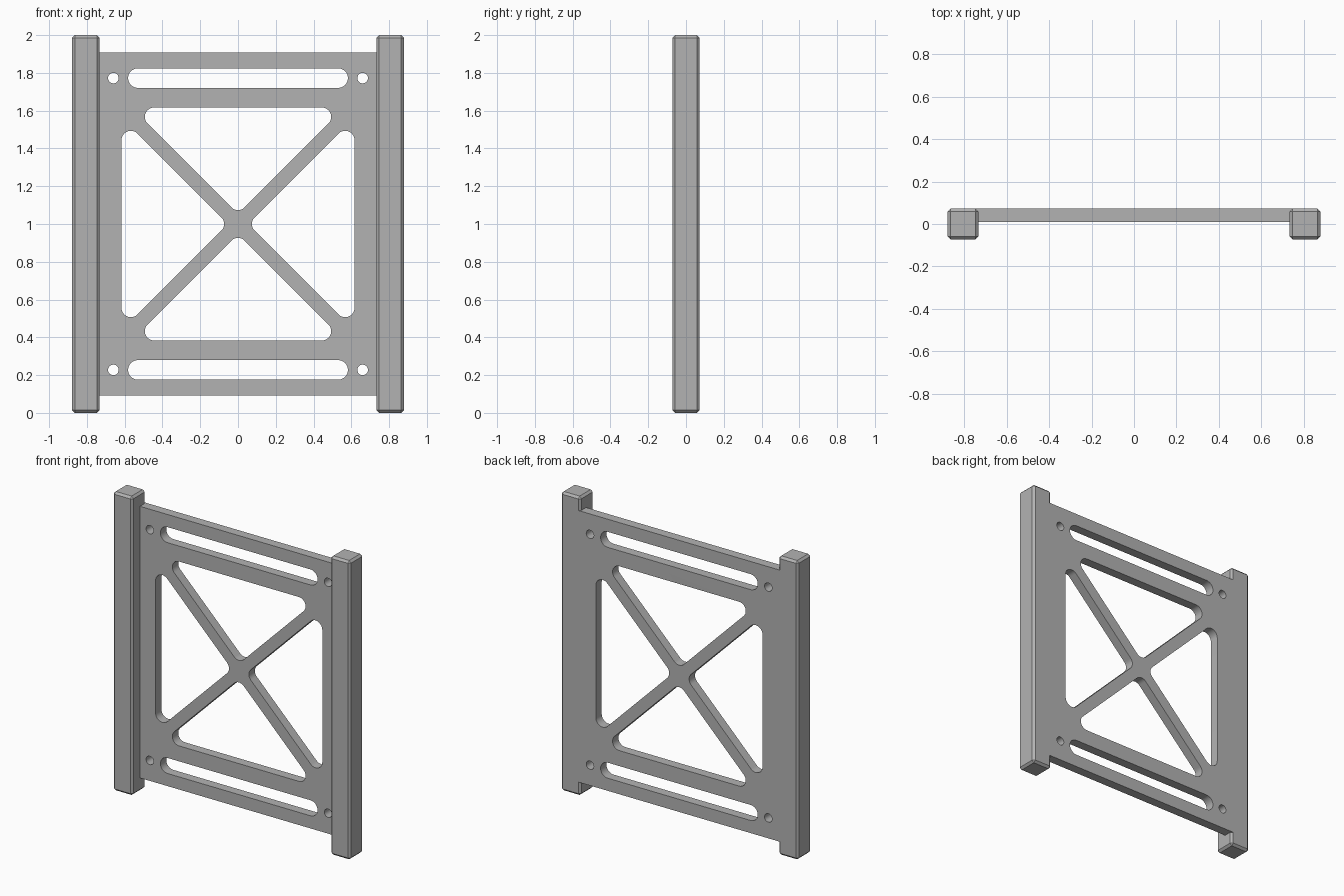
import bpy
import bmesh
from math import atan2, cos, sin, pi, sqrt
from mathutils import Matrix, Vector

cube = bpy.data.objects.get("Cube")
if cube:
    bpy.data.objects.remove(cube, do_unlink=True)

HALF_W, POST, BEVEL = 0.878, 0.145, 0.014   # overall half width, post side, chamfer
PANEL_HALF_H, PANEL_FRONT = 0.909, 0.01
SLOT_Z = 0.7725                             # slot and hole offset from the middle
OPENING, STRUT, CORNER = 0.617, 0.053, 0.05  # square opening, strut offset, fillet

grey = bpy.data.materials.new("grey")
grey.use_nodes = True
colour = (0.45, 0.45, 0.45, 1)
grey.diffuse_color = colour
grey.node_tree.nodes["Principled BSDF"].inputs["Base Color"].default_value = colour


def add_object(name, mesh):
    obj = bpy.data.objects.new(name, mesh)
    bpy.context.collection.objects.link(obj)
    mesh.materials.clear()
    mesh.materials.append(grey)
    return obj


def rounded(centres, r, steps=12):
    """Outline wrapped around equal circles at the given centres, anticlockwise."""
    c = [Vector(p) for p in centres]
    n = len(c)
    if n == 1:
        return [c[0] + r * Vector((cos(a), sin(a)))
                for a in (2 * pi * i / 24 for i in range(24))]
    normal = []
    for i in range(n):
        e = c[(i + 1) % n] - c[i]
        normal.append(atan2(e.y, e.x) - pi / 2)
    out = []
    for i in range(n):
        turn = (normal[i] - normal[i - 1]) % (2 * pi)
        for s in range(steps + 1):
            a = normal[i - 1] + turn * s / steps
            out.append(c[i] + r * Vector((cos(a), sin(a))))
    return out


# Panel outline, ending where the post's back chamfer starts
px, pz = HALF_W - POST + BEVEL, PANEL_HALF_H
loops = [[Vector(p) for p in ((-px, -pz), (px, -pz), (px, pz), (-px, pz))]]

# Long slots and bolt holes along the top and bottom
for z in (-SLOT_Z, SLOT_Z):
    loops.append(rounded([(-0.53, z), (0.53, z)], 0.052))
    for x in (-0.66, 0.66):
        loops.append(rounded([(x, z)], 0.028))

# Four triangular openings that leave the crossed struts
top = OPENING - CORNER
side = top - STRUT - CORNER * sqrt(2)
triangle = rounded([(0, STRUT + CORNER * sqrt(2)), (side, top), (-side, top)], CORNER)
for k in range(4):
    turn = Matrix.Rotation(k * pi / 2, 2)
    loops.append([turn @ p for p in triangle])

# Panel: filled outline with openings, given thickness and stood upright
curve = bpy.data.curves.new("panel_outline", "CURVE")
curve.dimensions = "2D"
curve.fill_mode = "BOTH"
curve.extrude = (POST / 2 - PANEL_FRONT) / 2
for loop in loops:
    spline = curve.splines.new("POLY")
    spline.points.add(len(loop) - 1)
    for point, p in zip(spline.points, loop):
        point.co = (p.x, p.y, 0, 1)
    spline.use_cyclic_u = True
helper = bpy.data.objects.new("panel_outline", curve)
bpy.context.collection.objects.link(helper)
mesh = bpy.data.meshes.new_from_object(
    helper.evaluated_get(bpy.context.evaluated_depsgraph_get()))
bpy.data.objects.remove(helper, do_unlink=True)
mesh.transform(Matrix.Translation((0, (POST / 2 + PANEL_FRONT) / 2, 1))
               @ Matrix.Rotation(pi / 2, 4, "X"))
bm = bmesh.new()
bm.from_mesh(mesh)
bmesh.ops.remove_doubles(bm, verts=bm.verts, dist=0.0001)
bmesh.ops.recalc_face_normals(bm, faces=bm.faces)
bm.to_mesh(mesh)
bm.free()
mesh.name = "panel"
panel = add_object("panel", mesh)
bpy.ops.object.select_all(action="DESELECT")
panel.select_set(True)
bpy.context.view_layer.objects.active = panel
bpy.ops.object.shade_smooth_by_angle()

# Chamfered square posts, flush with the back of the panel
for name, sign in (("left_post", 1), ("right_post", -1)):
    bm = bmesh.new()
    bmesh.ops.create_cube(bm, size=1)
    bmesh.ops.scale(bm, vec=(POST, POST, 2), verts=bm.verts)
    bmesh.ops.translate(bm, vec=(sign * (HALF_W - POST / 2), 0, 1), verts=bm.verts)
    bmesh.ops.bevel(bm, geom=bm.edges[:], offset=BEVEL, segments=1,
                    affect="EDGES", profile=0.5)
    mesh = bpy.data.meshes.new(name)
    bm.to_mesh(mesh)
    bm.free()
    add_object(name, mesh)
